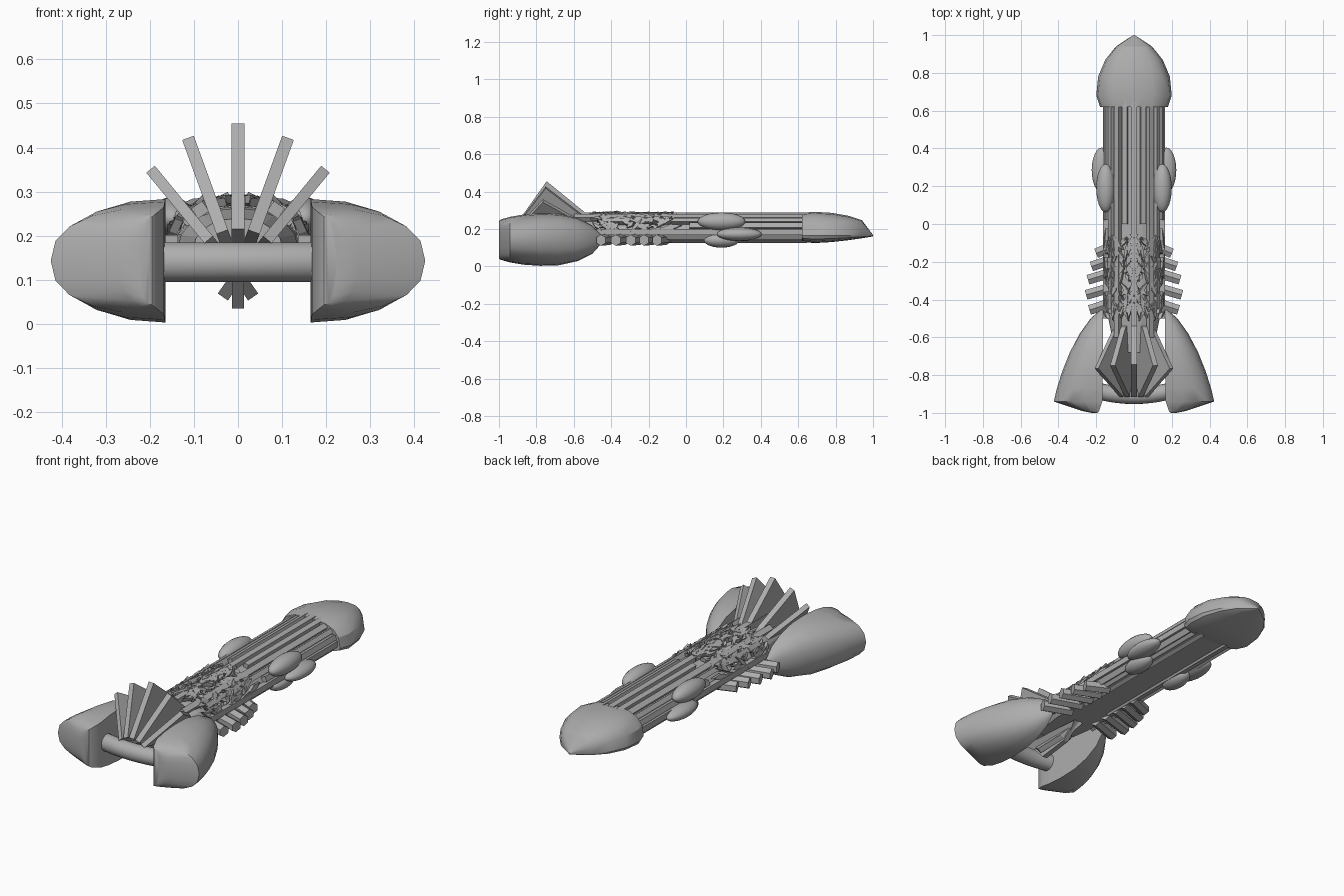
import bpy, bmesh, math, random
from mathutils import Vector, Matrix

if "Cube" in bpy.data.objects:
    bpy.data.objects.remove(bpy.data.objects["Cube"])

random.seed(4)
hull_grey = bpy.data.materials.new("hull grey")
hull_grey.diffuse_color = (0.42, 0.42, 0.42, 1)
hull_grey.use_nodes = True
hull_grey.node_tree.nodes["Principled BSDF"].inputs["Base Color"].default_value = hull_grey.diffuse_color


def finish(bm, name, smooth=None):
    bmesh.ops.recalc_face_normals(bm, faces=bm.faces)
    me = bpy.data.meshes.new(name)
    bm.to_mesh(me)
    bm.free()
    ob = bpy.data.objects.new(name, me)
    bpy.context.collection.objects.link(ob)
    me.materials.append(hull_grey)
    if smooth:
        bpy.ops.object.select_all(action='DESELECT')
        ob.select_set(True)
        bpy.context.view_layer.objects.active = ob
        bpy.ops.object.shade_smooth_by_angle(angle=math.radians(smooth))
    return ob


def loft(bm, rings):
    vs = [[bm.verts.new(p) for p in r] for r in rings]
    n = len(vs[0])
    for a, b in zip(vs, vs[1:]):
        for i in range(n):
            j = (i + 1) % n
            bm.faces.new((a[i], a[j], b[j], b[i]))
    bm.faces.new(vs[0])
    bm.faces.new(vs[-1])


def box(bm, size, matrix):
    bmesh.ops.create_cube(bm, size=1, matrix=matrix @ Matrix.Diagonal((*size, 1)))


def spow(v, e):
    return math.copysign(abs(v) ** e, v)


# Nose: blunt armoured cap tapering to a low point
bm = bmesh.new()
rings = []
for y, w, top, bot in ((.62, .18, .285, .135), (.68, .2, .292, .124), (.78, .19, .286, .13),
                       (.87, .152, .27, .14), (.94, .095, .247, .15), (1.0, .004, .168, .16)):
    ring = []
    for k in range(16):
        a = math.tau * k / 16
        x, z = w * spow(math.cos(a), .7), spow(math.sin(a), .8)
        ring.append((x, y, .165 + z * ((top - .165) if z > 0 else (.165 - bot))))
    rings.append(ring)
loft(bm, rings)
finish(bm, "nose_cap", 28)

# Hull core
bm = bmesh.new()
rings = []
for y, f in ((-.68, .7), (-.5, .95), (-.1, 1), (.66, 1)):
    ring = [(.143 * f * math.cos(math.pi * k / 10), y, .175 + .092 * f * math.sin(math.pi * k / 10))
            for k in range(11)]
    ring += [(-.11 * f, y, .135), (.11 * f, y, .135)]
    rings.append(ring)
loft(bm, rings)
finish(bm, "hull_core")

# Long ribs running along the hull
bm = bmesh.new()
for deg, width, rear in ((90, .034, -.68), (72, .026, 0), (55, .03, -.6), (38, .026, -.45),
                         (20, .028, .02), (0, .032, -.5), (-28, .03, -.5), (-58, .03, -.3)):
    for s in ((1,) if deg == 90 else (1, -1)):
        a = math.radians(deg)
        z = .185 + (.09 if deg > 0 else .048) * math.sin(a)
        m = (Matrix.Translation((s * .15 * math.cos(a), (rear + .65) / 2, z))
             @ Matrix.Rotation(-s * a, 4, 'Y'))
        box(bm, (.028, .65 - rear, width), m)
finish(bm, "hull_ribs")

# Jagged plating over the middle of the hull
bm = bmesh.new()
for i in range(75):
    a = math.radians(random.uniform(8, 90))
    y = random.uniform(-.49, -.07)
    length, wid = random.uniform(.05, .12), random.uniform(.015, .032)
    spin = random.uniform(-.9, .9)
    tilt = random.uniform(-.15, .15)
    for s in (1, -1):
        m = (Matrix.Translation((s * .15 * math.cos(a), y, .187 + .092 * math.sin(a)))
             @ Matrix.Rotation(s * (math.pi / 2 - a), 4, 'Y')
             @ Matrix.Rotation(s * spin, 4, 'Z') @ Matrix.Rotation(tilt, 4, 'X'))
        pts = [(0, -length / 2), (wid / 2, 0), (0, length / 2), (-wid / 2, 0)]
        loft(bm, [[m @ Vector((px, py, h)) for px, py in pts] for h in (-.008, .011)])
finish(bm, "jagged_plating")

# Bubble pods on the flanks
bm = bmesh.new()
for s in (1, -1):
    for c, r in (((.15, .19, .24), (.05, .128, .048)),
                 ((.17, .285, .172), (.054, .12, .036)),
                 ((.125, .19, .14), (.05, .095, .04))):
        m = Matrix.Translation((s * c[0], c[1], c[2])) @ Matrix.Diagonal((*r, 1))
        m = m @ Matrix.Rotation(math.pi / 2, 4, 'X')
        bmesh.ops.create_uvsphere(bm, u_segments=20, v_segments=12, radius=1, matrix=m)
finish(bm, "side_bubbles", 40)

# Row of hexagonal thruster stubs on each side
bm = bmesh.new()
for s in (1, -1):
    for x, y in ((.20, -.155), (.225, -.225), (.243, -.295), (.253, -.375), (.235, -.455)):
        tip, root = Vector((s * x, y, .14)), Vector((s * .08, y + .05, .145))
        d = tip - root
        m = (Matrix.Translation((tip + root) / 2)
             @ d.to_track_quat('Z', 'Y').to_matrix().to_4x4())
        bmesh.ops.create_cone(bm, cap_ends=True, segments=6, radius1=.03, radius2=.03,
                              depth=d.length, matrix=m)
finish(bm, "hex_stubs")

# Half-shell engine pods at the end, flat on the inside
for s, side in ((1, "right"), (-1, "left")):
    bm = bmesh.new()
    rings = []
    for y, x0, w, h in ((-1.0, .195, .03, .1), (-.99, .185, .09, .108), (-.94, .168, .257, .122),
                        (-.87, .166, .242, .134), (-.78, .165, .215, .14), (-.68, .165, .175, .137),
                        (-.58, .165, .122, .115), (-.5, .165, .065, .075), (-.455, .165, .012, .025)):
        ring = []
        for k in range(11):
            a = math.pi * (k / 10 - .5)
            ring.append((s * (x0 + w * spow(math.cos(a), .85) if 0 < k < 10 else x0), y,
                         .143 + h * spow(math.sin(a), .85)))
        rings.append(ring)
    loft(bm, rings)
    finish(bm, side + "_engine_pod", 30)

# Slightly bowed crossbar joining the pods
bm = bmesh.new()
rings = []
for i in range(9):
    x = -.185 + .37 * i / 8
    y = -.908 + .022 * (x / .185) ** 2
    rings.append([(x, y + .045 * math.cos(math.tau * k / 20), .14 + .045 * math.sin(math.tau * k / 20))
                  for k in range(20)])
loft(bm, rings)
finish(bm, "crossbar", 40)


# Fan of fins: profile is (y, radius), swept out from a pivot line at z = 0.11
def fin(bm, deg, thick, profile):
    m = Matrix.Translation((0, 0, .11)) @ Matrix.Rotation(math.radians(deg), 4, 'Y')
    loft(bm, [[m @ Vector((x, y, r)) for y, r in profile] for x in (-thick / 2, thick / 2)])


bm = bmesh.new()
for deg, tip, ty, thick in ((0, .345, -.745, .03), (20, .332, -.75, .028), (39.5, .312, -.765, .025)):
    for s in ((1,) if deg == 0 else (1, -1)):
        fin(bm, s * deg, thick, [(ty, tip), (-.53 - deg * .001, .17), (-.5, .06),
                                 (-.8, .06), (-.915, .105)])
finish(bm, "tail_fan")

# Small fan of keel fins underneath
bm = bmesh.new()
for deg, r in ((180, .075), (145, .06), (215, .06)):
    fin(bm, deg, .028, [(-.84, -.05), (-.72, r), (-.55, r * .7), (-.45, -.03)])
finish(bm, "keel_fins")
